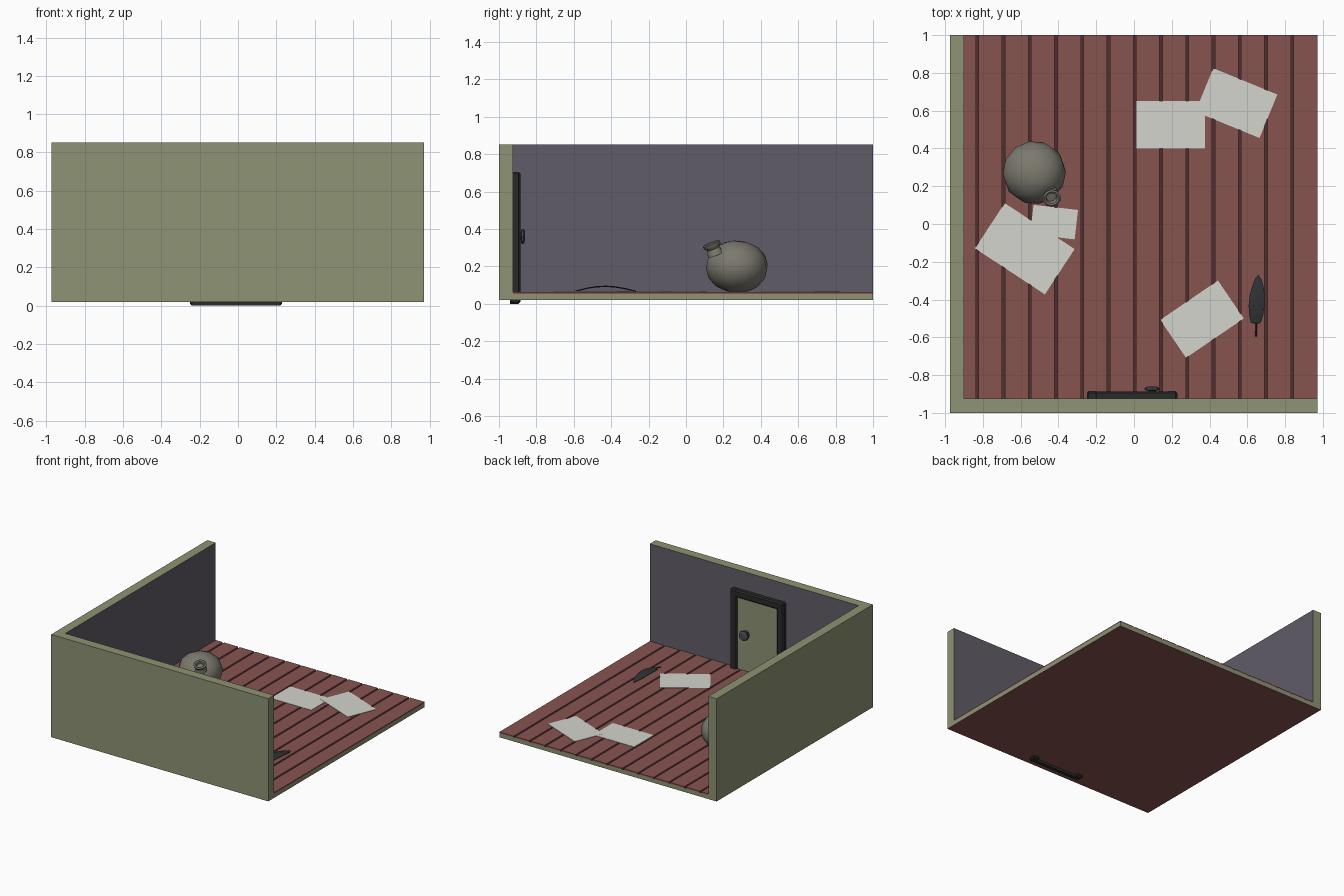
import bpy, bmesh, math
from mathutils import Vector, Matrix

if "Cube" in bpy.data.objects:
    bpy.data.objects.remove(bpy.data.objects["Cube"])


def material(name, r, g, b):
    lin = lambda c: (c / 255 / 12.92) if c < 11 else ((c / 255 + 0.055) / 1.055) ** 2.4
    m = bpy.data.materials.new(name)
    m.diffuse_color = (lin(r), lin(g), lin(b), 1)
    m.use_nodes = True
    m.node_tree.nodes["Principled BSDF"].inputs["Base Color"].default_value = m.diffuse_color
    return m


GREEN = material("olive green", 142, 147, 115)
PURPLE = material("dusky purple", 97, 92, 104)
RED = material("red brown wood", 135, 83, 80)
GROOVE = material("dark groove", 78, 48, 46)
PAPER = material("paper white", 213, 213, 205)
POT = material("clay grey", 124, 121, 110)
BLACK = material("charcoal", 42, 42, 43)
FEATHER = material("feather grey", 46, 50, 50)
METAL = material("blue grey metal", 72, 77, 86)


def finish(name, bm, mats):
    bmesh.ops.recalc_face_normals(bm, faces=bm.faces)
    me = bpy.data.meshes.new(name)
    bm.to_mesh(me)
    bm.free()
    for m in mats:
        me.materials.append(m)
    ob = bpy.data.objects.new(name, me)
    bpy.context.collection.objects.link(ob)
    return ob


def box(name, x, y, z, mats, bevel=0, rule=None):
    bm = bmesh.new()
    size = [b - a for a, b in (x, y, z)]
    mid = [(a + b) / 2 for a, b in (x, y, z)]
    bmesh.ops.create_cube(bm, size=1, matrix=Matrix.Translation(mid) @ Matrix.Diagonal((*size, 1)))
    bm.normal_update()
    if rule:
        for f in bm.faces:
            f.material_index = rule(f.normal)
    if bevel:
        bmesh.ops.bevel(bm, geom=bm.edges[:], offset=bevel, segments=1, affect='EDGES')
    return finish(name, bm, mats)


def lathe(name, profile, sides, matrix, mat, angle=None):
    """Revolve (radius, height) pairs around local z; ends are capped."""
    bm = bmesh.new()
    rings = [[bm.verts.new(matrix @ Vector((r * math.cos(2 * math.pi * i / sides),
                                            r * math.sin(2 * math.pi * i / sides), h)))
              for i in range(sides)] for r, h in profile]
    for a, b in zip(rings, rings[1:]):
        for i in range(sides):
            j = (i + 1) % sides
            bm.faces.new((a[i], a[j], b[j], b[i]))
    bm.faces.new(rings[0])
    bm.faces.new(rings[-1])
    ob = finish(name, bm, [mat])
    if angle:
        bpy.context.view_layer.objects.active = ob
        ob.select_set(True)
        bpy.ops.object.shade_smooth_by_angle(angle=math.radians(angle))
        ob.select_set(False)
    return ob


# Room shell: green outside, purple on the inner wall faces, red underneath
X0, X1, TOP = -0.975, 0.972, 0.852
box("front_wall", (X0, X1), (-1, -0.925), (0.02, TOP), [GREEN, PURPLE, RED], 0,
    lambda n: 1 if n.y > 0.5 else 2 if n.z < -0.5 else 0)
box("left_wall", (X0, -0.9), (-0.925, 1), (0.02, TOP), [GREEN, PURPLE, RED], 0,
    lambda n: 1 if n.x > 0.5 else 2 if n.z < -0.5 else 0)
box("floor_slab", (-0.9, X1), (-0.925, 1), (0.02, 0.053), [GREEN, GROOVE, RED], 0,
    lambda n: 1 if n.z > 0.5 else 2 if n.z < -0.5 else 0)

# Floorboards with open grooves between them
joints = [-0.9] + [-0.83 + 0.139 * i for i in range(13)] + [X1 + 0.007]
for i, (a, b) in enumerate(zip(joints, joints[1:])):
    box(f"floorboard_{i + 1}", (a + (0.007 if i else 0), b - 0.007), (-0.925, 1), (0.053, 0.063), [RED])

# Door on the inside of the front wall
DX0, DX1, P = -0.25, 0.23, 0.06
box("door_backing", (DX0 + 0.01, DX1 - 0.01), (-0.94, -0.912), (0.0, 0.68), [BLACK])
box("door_post_left", (DX0, DX0 + P), (-0.94, -0.885), (0, 0.705), [BLACK], 0.01)
box("door_post_right", (DX1 - P, DX1), (-0.94, -0.885), (0, 0.705), [BLACK], 0.01)
box("door_lintel", (DX0 + 0.01, DX1 - 0.01), (-0.94, -0.886), (0.645, 0.704), [BLACK], 0.01)
box("door_panel", (DX0 + P - 0.005, DX1 - P + 0.005), (-0.915, -0.905), (0.03, 0.65), [GREEN])
face_back = Matrix.Translation((0.095, -0.906, 0.36)) @ Matrix.Rotation(-math.pi / 2, 4, 'X')
lathe("door_knob", [(0.033, 0), (0.033, 0.008), (0.018, 0.012), (0.018, 0.022),
                    (0.04, 0.027), (0.04, 0.038), (0.026, 0.045)], 8, face_back, METAL)

# Sheets of paper lying on the floor: centre x, y, width, depth, angle
sheets = [(0.193, 0.525, 0.367, 0.25, 0), (0.542, 0.64, 0.367, 0.249, -22.3),
          (0.36, -0.504, 0.37, 0.243, 34.3), (-0.578, -0.131, 0.443, 0.287, -33.3),
          (-0.423, 0.01, 0.237, 0.157, -6.5)]
for i, (cx, cy, w, d, ang) in enumerate(sheets):
    sheet = box(f"paper_sheet_{i + 1}", (-w / 2, w / 2), (-d / 2, d / 2), (0, 0.003), [PAPER])
    sheet.location = (cx, cy, 0.0625 + 0.0007 * i)
    sheet.rotation_euler.z = math.radians(ang)

# Round clay pot leaning over, with a lipped mouth near its top
body = Matrix.Translation((-0.528, 0.272, 0.198)) @ \
    Vector((0.3, -0.4, 0.85)).to_track_quat('Z', 'Y').to_matrix().to_4x4()
squash = Matrix.Translation((0, 0, 0.198)) @ Matrix.Diagonal((1, 1, 0.84, 1)) @ Matrix.Translation((0, 0, -0.198))
steps = 8
profile = [(max(0.168 * math.sin(math.pi * k / steps), 0.012), -0.168 * math.cos(math.pi * k / steps))
           for k in range(steps + 1)]
lathe("pot_body", profile, 12, squash @ body, POT, 40)
neck = Matrix.Translation((-0.44, 0.148, 0.29)) @ \
    Vector((0.12, -0.36, 0.9)).to_track_quat('Z', 'Y').to_matrix().to_4x4()
lathe("pot_neck", [(0.045, -0.03), (0.034, 0.005), (0.047, 0.02), (0.049, 0.033),
                   (0.04, 0.038), (0.03, 0.034), (0.026, 0.012)], 10, neck, POT, 40)

# Arched feather with a thin quill: y, left x, right x
outline = [(-0.595, 0.641, 0.650), (-0.53, 0.643, 0.652), (-0.522, 0.618, 0.672), (-0.48, 0.609, 0.684),
           (-0.43, 0.607, 0.692), (-0.38, 0.612, 0.692), (-0.33, 0.625, 0.686), (-0.29, 0.641, 0.673),
           (-0.267, 0.655, 0.659)]
bm = bmesh.new()
rows = []
for y, xa, xb in outline:
    z = 0.066 + 0.028 * math.sin(math.pi * (y + 0.6) / 0.335)
    rows.append([bm.verts.new((x, y, z + dz)) for x, dz in ((xa, 0), ((xa + xb) / 2, 0.003), (xb, 0))])
for a, b in zip(rows, rows[1:]):
    for i in range(2):
        bm.faces.new((a[i], a[i + 1], b[i + 1], b[i]))
feather = finish("feather", bm, [FEATHER])
feather.modifiers.new("thickness", 'SOLIDIFY').thickness = 0.004
